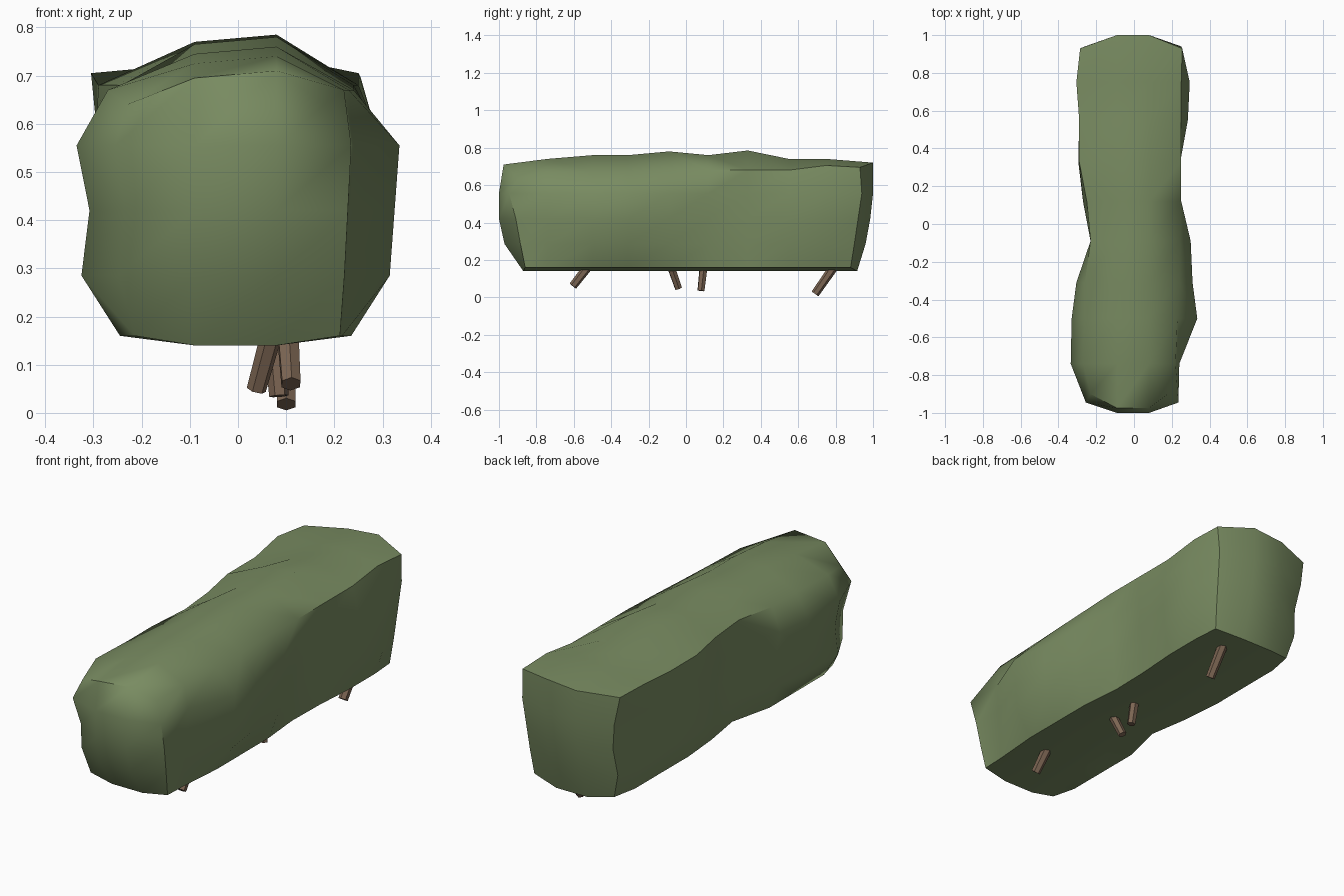
import bpy, bmesh
from mathutils import Vector

if "Cube" in bpy.data.objects:
    bpy.data.objects.remove(bpy.data.objects["Cube"])


def material(name, rgb):
    m = bpy.data.materials.new(name)
    m.diffuse_color = (*rgb, 1)
    m.use_nodes = True
    m.node_tree.nodes["Principled BSDF"].inputs["Base Color"].default_value = m.diffuse_color
    return m


leaf = material("leaf_green", (0.19, 0.26, 0.12))
bark = material("bark_brown", (0.20, 0.13, 0.085))

# Hedge stations: y, top-left x, belly-left x, belly-right x, top-right x, crown z, shoulder z
STATIONS = [
    (-0.90, -0.23, -0.255, 0.235, 0.18, 0.710, 0.64),
    (-0.74, -0.27, -0.335, 0.240, 0.22, 0.740, 0.67),
    (-0.50, -0.26, -0.330, 0.335, 0.23, 0.760, 0.67),
    (-0.31, -0.26, -0.305, 0.310, 0.24, 0.760, 0.67),
    (-0.09, -0.23, -0.230, 0.300, 0.24, 0.780, 0.68),
    (0.12, -0.25, -0.270, 0.240, 0.25, 0.760, 0.68),
    (0.33, -0.29, -0.295, 0.245, 0.25, 0.785, 0.68),
    (0.55, -0.29, -0.290, 0.285, 0.25, 0.740, 0.68),
    (0.75, -0.305, -0.290, 0.295, 0.25, 0.740, 0.705),
    (0.93, -0.285, -0.260, 0.250, 0.255, 0.720, 0.695),
]
NX, NY, NZ = 3, len(STATIONS) - 1, 4
LEVELS = (0.16, 0.285, 0.42, 0.555)
SWELL_L = (0, 0.97, 0.92, 1.0)
SWELL_R = (0, 0.94, 0.97, 1.0)


def hedge_point(i, j, k):
    y, tl, ml, mr, tr, crown, shoulder = STATIONS[j]
    if k == 0:
        left, right = max(ml * 0.84, -0.245), min(mr * 0.9, 0.235)
    elif k == NZ:
        left, right = tl, tr
    else:
        left, right = ml * SWELL_L[k], mr * SWELL_R[k]
    x = (left, -0.09, 0.08, right)[i]
    inner = i in (1, 2)
    z = LEVELS[k] if k < NZ else shoulder
    if inner and k == 0:
        z = 0.14
    if inner and k == NZ:
        z = crown - (0.015 if i == 1 else 0)
    # Rounded ends
    if j == 0:
        if inner:
            y = (-0.87, -0.97, -1.0, -1.0, -0.975)[k]
        else:
            y = (-0.86, -0.885, -0.91, -0.945, -0.90)[k]
    elif j == NY:
        if inner:
            y = (0.915, 0.96, 0.985, 1.0, 1.0)[k]
        else:
            y = (0.88, 0.90, 0.92, 0.94, 0.93)[k]
    return Vector((x, y, z))


# Hedge body: outer shell of a bent box grid
bm = bmesh.new()
verts = {}


def vert(key):
    if key not in verts:
        verts[key] = bm.verts.new(hedge_point(*key))
    return verts[key]


size = (NX, NY, NZ)
for axis in range(3):
    a, b = [n for n in range(3) if n != axis]
    for side in (0, size[axis]):
        for u in range(size[a]):
            for v in range(size[b]):
                quad = []
                for du, dv in ((0, 0), (1, 0), (1, 1), (0, 1)):
                    key = [0, 0, 0]
                    key[axis], key[a], key[b] = side, u + du, v + dv
                    quad.append(vert(tuple(key)))
                bm.faces.new(quad)
bmesh.ops.recalc_face_normals(bm, faces=bm.faces)
for f in bm.faces:
    f.smooth = True
# Keep the six sides of the box crisp against each other
for (i, j, k), v in verts.items():
    for e in v.link_edges:
        if len(e.link_faces) == 2 and e.calc_face_angle() > 0.9:
            e.smooth = False
mesh = bpy.data.meshes.new("hedge_body")
bm.to_mesh(mesh)
bm.free()
hedge = bpy.data.objects.new("hedge_body", mesh)
bpy.context.collection.objects.link(hedge)
mesh.materials.append(leaf)


# Short leaning stems under the hedge
def stem(name, foot, head, radius):
    foot, head = Vector(foot), Vector(head)
    d = head - foot
    bpy.ops.mesh.primitive_cone_add(vertices=6, radius1=radius * 0.85, radius2=radius,
                                    depth=d.length, location=(foot + head) / 2,
                                    rotation=d.to_track_quat('Z', 'Y').to_euler())
    ob = bpy.context.object
    ob.name = name
    ob.data.materials.append(bark)


stem("stem_front", (0.11, -0.605, 0.06), (0.10, -0.48, 0.22), 0.026)
stem("stem_middle_front", (0.038, -0.04, 0.048), (0.085, -0.10, 0.22), 0.024)
stem("stem_middle_back", (0.085, 0.08, 0.035), (0.07, 0.10, 0.22), 0.024)
stem("stem_back", (0.10, 0.69, 0.018), (0.10, 0.83, 0.22), 0.026)
